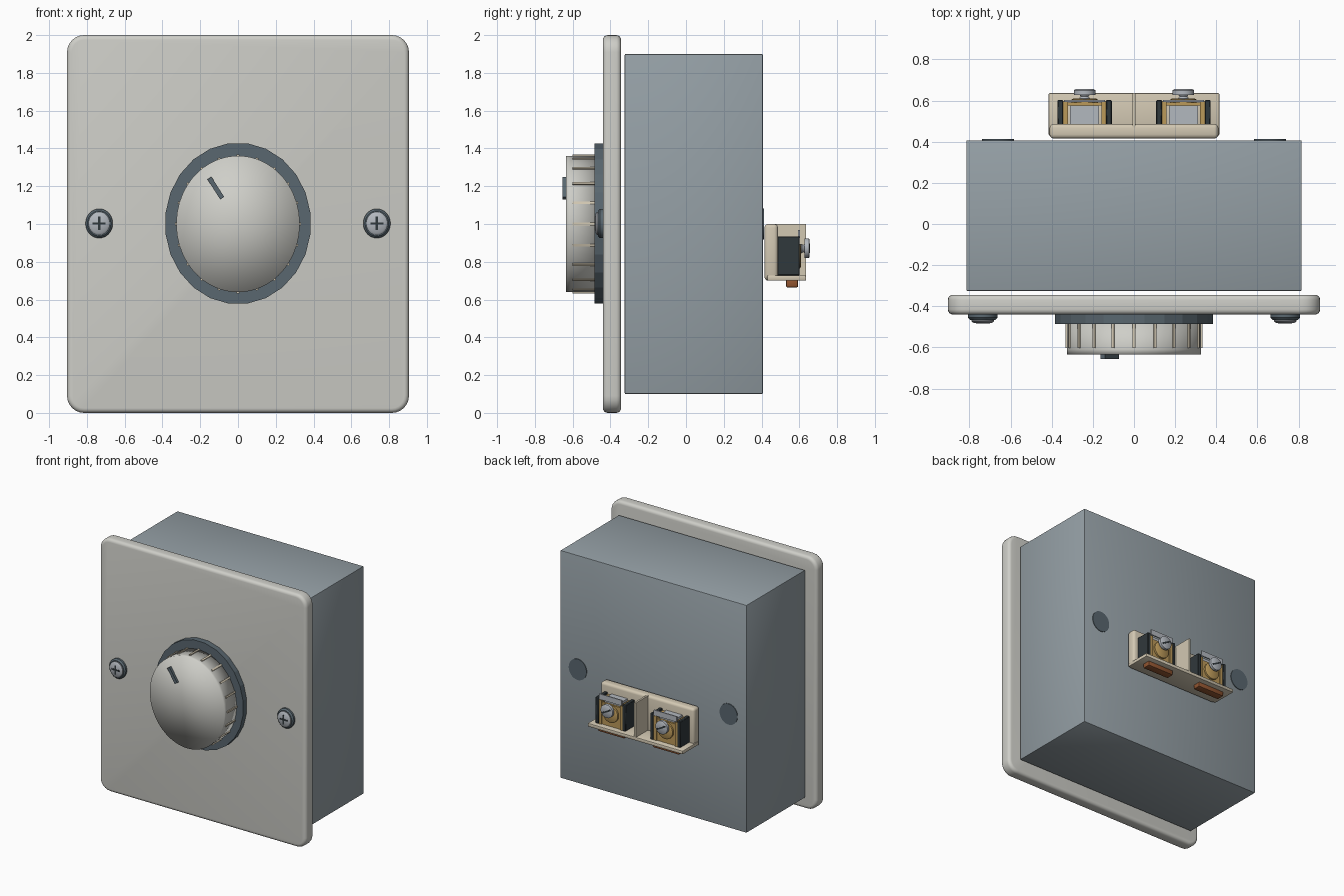
import bpy, bmesh, math
from mathutils import Matrix, Vector

if "Cube" in bpy.data.objects:
    bpy.data.objects.remove(bpy.data.objects["Cube"])

def material(name, r, g, b):
    m = bpy.data.materials.new(name)
    m.diffuse_color = (r, g, b, 1)
    m.use_nodes = True
    m.node_tree.nodes["Principled BSDF"].inputs["Base Color"].default_value = m.diffuse_color
    return m

LIGHT = material("warm_white", 0.62, 0.62, 0.58)
BOX = material("box_grey", 0.30, 0.35, 0.38)
SLATE = material("slate", 0.10, 0.135, 0.16)
DARK = material("near_black", 0.03, 0.04, 0.045)
CREAM = material("cream", 0.65, 0.58, 0.45)
BRASS = material("brass", 0.50, 0.32, 0.10)
STEEL = material("steel", 0.45, 0.48, 0.52)
COPPER = material("copper", 0.28, 0.09, 0.03)

def finish(bm, name, mat, smooth=None):
    bmesh.ops.recalc_face_normals(bm, faces=bm.faces)
    me = bpy.data.meshes.new(name)
    bm.to_mesh(me)
    bm.free()
    ob = bpy.data.objects.new(name, me)
    bpy.context.collection.objects.link(ob)
    me.materials.append(mat)
    if smooth:
        for o in bpy.context.selected_objects:
            o.select_set(False)
        ob.select_set(True)
        bpy.context.view_layer.objects.active = ob
        bpy.ops.object.shade_smooth_by_angle(angle=math.radians(smooth))
    return ob

def box(name, mat, x, y, z, bevel=0, turn=0, segs=3):
    """Box from (min, max) ranges, optionally turned about y."""
    rng = (x, y, z)
    mid = Vector([(a + b) / 2 for a, b in rng])
    size = [b - a for a, b in rng]
    bm = bmesh.new()
    bmesh.ops.create_cube(bm, size=1, matrix=Matrix.Translation(mid)
                          @ Matrix.Rotation(turn, 4, 'Y') @ Matrix.Diagonal((*size, 1)))
    if bevel:
        bmesh.ops.bevel(bm, geom=bm.edges[:], offset=bevel, segments=segs,
                        profile=0.5, affect='EDGES')
    return finish(bm, name, mat, 40 if bevel else None)

def lathe(name, mat, profile, cx, cz, segs=32, zs=1.0, smooth=40):
    """Turn (radius, y) points about a y axis; zs stretches it in z."""
    bm = bmesh.new()
    rings = []
    for r, y in profile:
        n = segs if r else 1
        rings.append([bm.verts.new((cx + r * math.cos(2 * math.pi * (i + .5) / segs), y,
                                    cz + zs * r * math.sin(2 * math.pi * (i + .5) / segs)))
                      for i in range(n)])
    for a, b in zip(rings, rings[1:]):
        for i in range(segs):
            j = (i + 1) % segs
            if len(a) == 1:
                bm.faces.new((a[0], b[i], b[j]))
            elif len(b) == 1:
                bm.faces.new((a[i], a[j], b[0]))
            else:
                bm.faces.new((a[i], a[j], b[j], b[i]))
    for ring in (rings[0], rings[-1]):
        if len(ring) > 1:
            bm.faces.new(ring)
    return finish(bm, name, mat, smooth)

# Face plate: rounded corners, then softened rims
bm = bmesh.new()
bmesh.ops.create_cube(bm, size=1, matrix=Matrix.Translation((0, -0.392, 1))
                      @ Matrix.Diagonal((1.81, 0.096, 2, 1)))
corners = [e for e in bm.edges if abs(e.verts[0].co.y - e.verts[1].co.y) > 0.05]
bmesh.ops.bevel(bm, geom=corners, offset=0.09, segments=6, profile=0.5, affect='EDGES')
rims = [e for e in bm.edges if abs(e.verts[0].co.y - e.verts[1].co.y) < 0.01]
bmesh.ops.bevel(bm, geom=rims, offset=0.025, segments=4, profile=0.5, affect='EDGES')
finish(bm, "face_plate", LIGHT, 40)

# Rear housing and its dark knockouts
box("rear_housing", BOX, (-0.815, 0.815), (-0.325, 0.407), (0.1, 1.9), 0.006, segs=2)
for s in (-1, 1):
    lathe("knockout", SLATE, [(0.078, 0.40), (0.078, 0.412)], s * 0.66, 1.0, zs=1.06)

# Knob: faceted bezel, softly shaded body, grip ribs and pointer
KZ = 1.105
lathe("knob_bezel", SLATE, [(0.387, -0.44), (0.387, -0.485)], 0, 1.003, 24, KZ, None)
lathe("knob_body", LIGHT, [(0.327, -0.48), (0.327, -0.61), (0.327, -0.635), (0, -0.635)],
      0, 1.0, 48, KZ, 180)
for i in range(20):
    a = 2 * math.pi * i / 20
    x, z = 0.325 * math.sin(a), 1 + 0.325 * KZ * math.cos(a)
    box("grip_rib", CREAM, (x - 0.007, x + 0.007), (-0.602, -0.485),
        (z - 0.009, z + 0.009), turn=a)
box("pointer", SLATE, (-0.13, -0.105), (-0.655, -0.63), (1.127, 1.253), turn=-0.567)

# Plate screws with cross slots
for s in (-1, 1):
    x = s * 0.735
    lathe("screw_washer", SLATE, [(0.072, -0.435), (0.072, -0.455), (0.062, -0.466)],
          x, 1.003, zs=1.08)
    lathe("screw_head", STEEL, [(0.056, -0.46), (0.056, -0.472), (0.046, -0.48), (0, -0.482)],
          x, 1.003, zs=1.08)
    for w, h in ((0.034, 0.006), (0.006, 0.036)):
        box("cross_slot", DARK, (x - w, x + w), (-0.484, -0.47), (1.003 - h, 1.003 + h))

# Terminal block: back, shelf and divider
box("terminal_back", CREAM, (-0.41, 0.41), (0.415, 0.487), (0.7, 1.0), 0.02)
box("terminal_shelf", CREAM, (-0.415, 0.415), (0.43, 0.636), (0.7, 0.728), 0.006, segs=2)
box("terminal_divider", CREAM, (-0.008, 0.008), (0.47, 0.636), (0.72, 1.0))

# Two terminals, each with cheeks, brass clamp, label tab, screw and wire slot
for s in (-1, 1):
    c = s * 0.24
    for t in (-1, 1):
        d = c + t * 0.118
        box("terminal_cheek", DARK, (d - 0.014, d + 0.014), (0.48, 0.602), (0.728, 0.935), 0.004, segs=1)
        d = c + t * 0.093
        box("brass_side", BRASS, (d - 0.012, d + 0.012), (0.48, 0.598), (0.728, 0.92))
    box("brass_clamp", BRASS, (c - 0.085, c + 0.085), (0.575, 0.59), (0.728, 0.9))
    box("steel_insert", STEEL, (c - 0.07, c + 0.07), (0.48, 0.575), (0.76, 0.93))
    box("label_tab", STEEL, (c - 0.1, c + 0.1), (0.594, 0.603), (0.925, 0.968))
    lathe("clamp_ring", BRASS, [(0.065, 0.585), (0.065, 0.604), (0.055, 0.61)], c, 0.83)
    # threaded shank as stacked ridges, then the slotted head
    thread = [(0.026 if i % 2 else 0.019, 0.53 + i * 0.009) for i in range(12)]
    lathe("terminal_screw_thread", STEEL, thread, c, 0.87, 20, smooth=20)
    lathe("terminal_screw_head", STEEL, [(0.052, 0.628), (0.052, 0.65), (0.045, 0.655)], c, 0.872)
    box("terminal_screw_slot", DARK, (c - 0.042, c + 0.042), (0.65, 0.656),
        (0.866, 0.878), turn=0.5)
    box("wire_slot", COPPER, (c - 0.115, c + 0.115), (0.53, 0.593), (0.665, 0.705), 0.006, segs=2)
